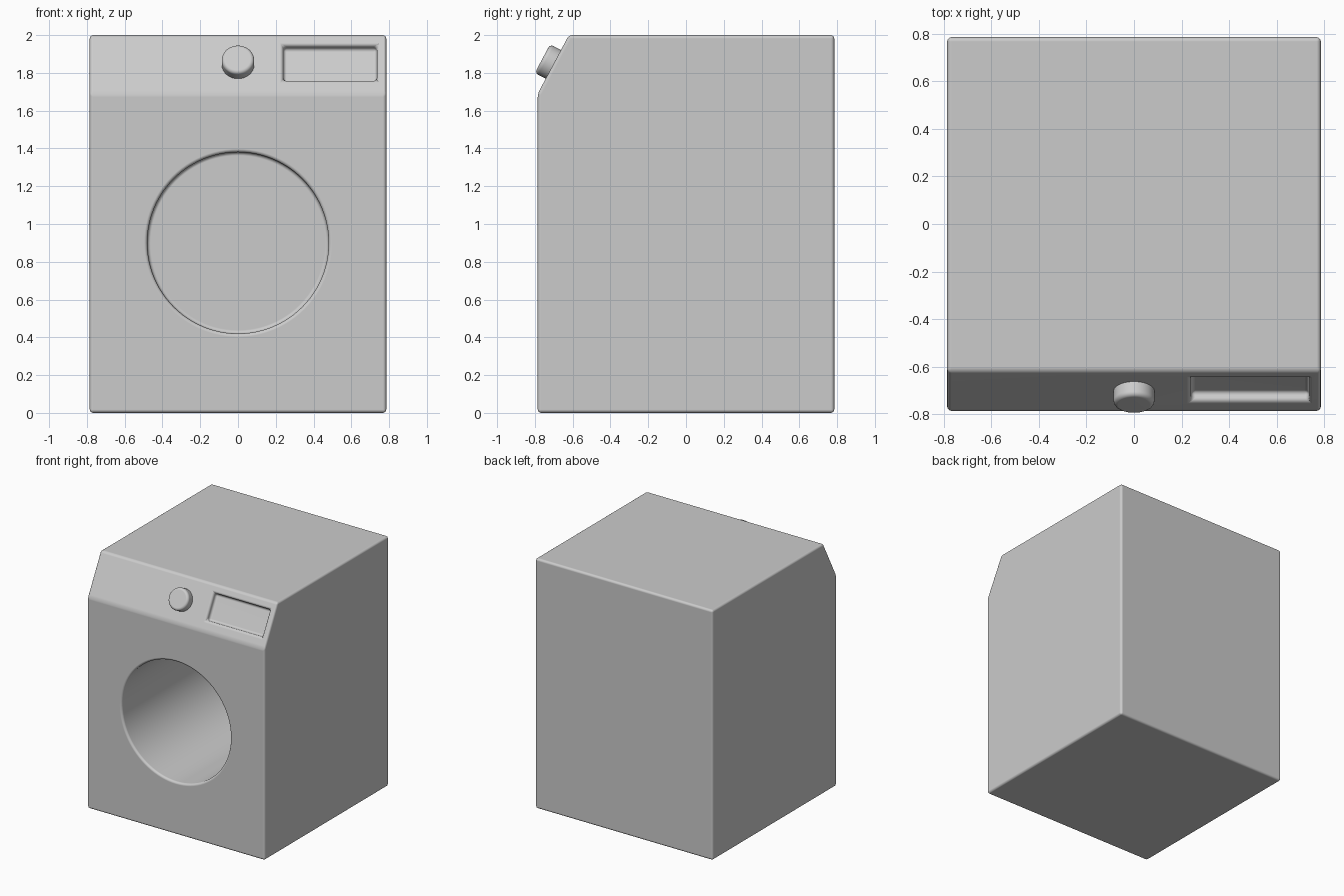
import bpy, bmesh, math
from mathutils import Vector, Matrix

if "Cube" in bpy.data.objects:
    bpy.data.objects.remove(bpy.data.objects["Cube"])

HALF = 0.785                                   # half width and depth of the cabinet
SLOPE_LOW, SLOPE_TOP = Vector((0, -HALF, 1.69)), Vector((0, -0.62, 2.0))
UP = (SLOPE_TOP - SLOPE_LOW).normalized()      # direction up the control panel
OUT = Vector((0, -UP.z, UP.y))                 # panel normal, outwards


def add_object(name, bm):
    bmesh.ops.recalc_face_normals(bm, faces=bm.faces)
    for f in bm.faces:
        f.smooth = True
    mesh = bpy.data.meshes.new(name)
    bm.to_mesh(mesh)
    bm.free()
    ob = bpy.data.objects.new(name, mesh)
    bpy.context.collection.objects.link(ob)
    return ob


def panel_frame(x, z):
    """Matrix with local z along the panel normal, origin on the panel."""
    p = SLOPE_LOW + UP * ((z - SLOPE_LOW.z) / UP.z)
    m = Matrix((Vector((1, 0, 0)), UP, OUT)).transposed().to_4x4()
    m.translation = (x, p.y, z)
    return m


def cylinder(name, radius, depth, matrix, sides):
    bm = bmesh.new()
    bmesh.ops.create_cone(bm, cap_ends=True, segments=sides, radius1=radius,
                          radius2=radius, depth=depth, matrix=matrix)
    return add_object(name, bm)


def soften(ob, width, segments):
    b = ob.modifiers.new("rounded_edges", 'BEVEL')
    b.width, b.segments = width, segments
    b.limit_method, b.angle_limit = 'ANGLE', math.radians(20)
    b.use_clamp_overlap = False
    ob.modifiers.new("clean_shading", 'WEIGHTED_NORMAL').keep_sharp = True


# Cabinet: side profile extruded across the width
bm = bmesh.new()
profile = [(-HALF, 0), (HALF, 0), (HALF, 2), (SLOPE_TOP.y, 2), (-HALF, SLOPE_LOW.z)]
face = bm.faces.new([bm.verts.new((-HALF, y, z)) for y, z in profile])
ext = bmesh.ops.extrude_face_region(bm, geom=[face])
moved = [g for g in ext["geom"] if isinstance(g, bmesh.types.BMVert)]
bmesh.ops.translate(bm, verts=moved, vec=(2 * HALF, 0, 0))
cabinet = add_object("cabinet", bm)

# Cutter for the drum opening
drum_depth = 1.35
drum = cylinder("drum_cutter", 0.48, drum_depth + 0.2,
                Matrix.Translation((0, -HALF - 0.1 + drum_depth / 2, 0.9))
                @ Matrix.Rotation(math.pi / 2, 4, 'X'), 96)

# Cutter for the recessed tray on the control panel
bm = bmesh.new()
bmesh.ops.create_cube(bm, size=1, matrix=panel_frame(0.4875, 1.855)
                      @ Matrix.Diagonal((0.495, 0.204, 0.09, 1)))
tray = add_object("tray_cutter", bm)

# Carve both, then round every edge
bpy.context.view_layer.objects.active = cabinet
for cutter in (drum, tray):
    mod = cabinet.modifiers.new("cut", 'BOOLEAN')
    mod.object, mod.operation, mod.solver = cutter, 'DIFFERENCE', 'EXACT'
    bpy.ops.object.modifier_apply(modifier=mod.name)
    bpy.data.objects.remove(cutter)
soften(cabinet, 0.018, 4)

# Control knob standing on the sloped panel
knob = cylinder("control_knob", 0.086, 0.09,
                panel_frame(0, 1.845) @ Matrix.Translation((0, 0, 0.02)), 48)
soften(knob, 0.02, 4)
